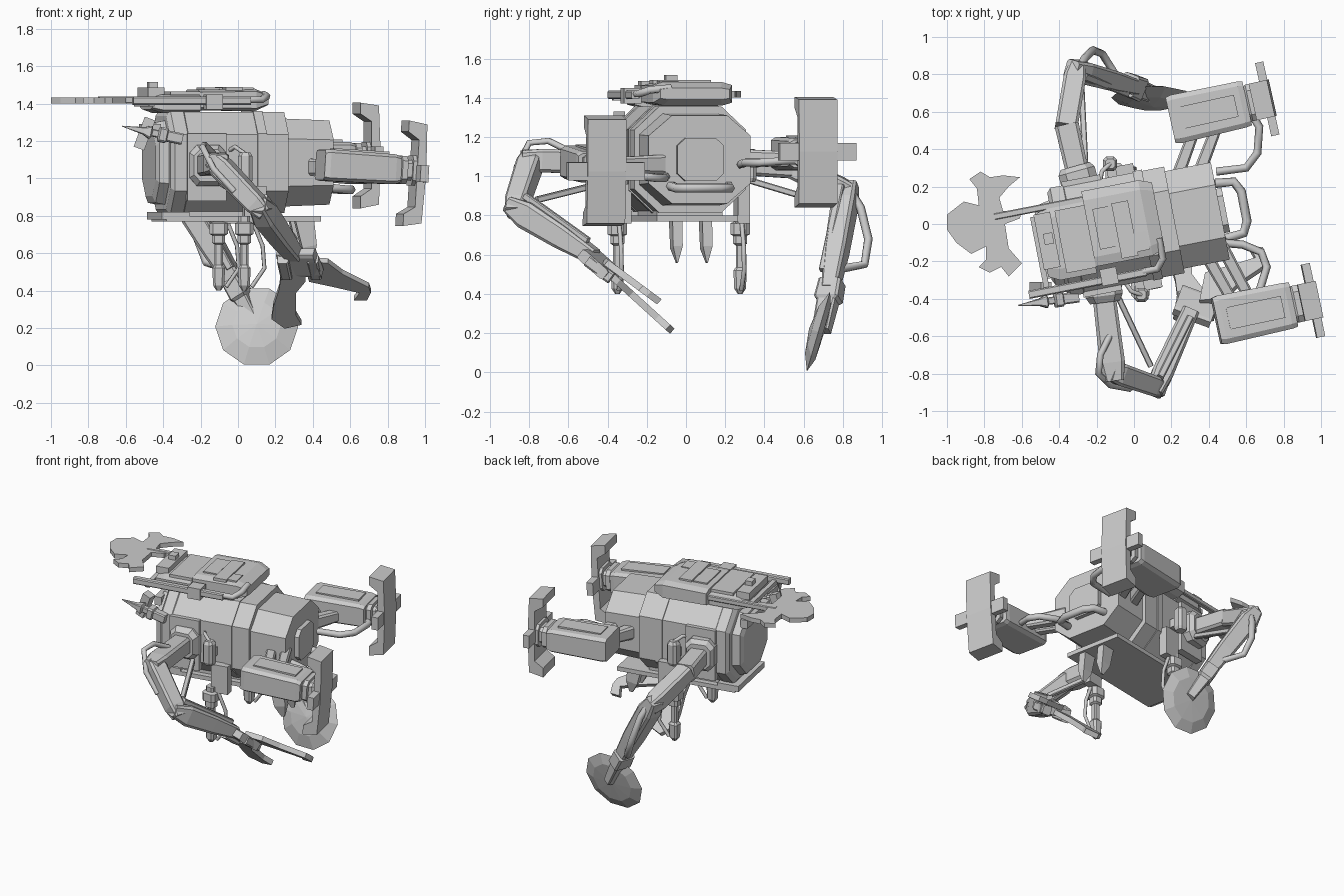
import bpy, bmesh, math
from mathutils import Matrix, Vector

def T(x, y, z, deg=0):
    return Matrix.Translation((x, y, z)) @ Matrix.Rotation(math.radians(deg), 4, 'Z')

def finish(name, bm, M):
    bmesh.ops.transform(bm, matrix=M, verts=bm.verts)
    bmesh.ops.recalc_face_normals(bm, faces=bm.faces)
    me = bpy.data.meshes.new(name)
    bm.to_mesh(me)
    bm.free()
    ob = bpy.data.objects.new(name, me)
    bpy.context.collection.objects.link(ob)
    return ob

# loft chamfered rectangles (x, half width, half height) along local X
def loft(name, M, secs, c=0.3):
    bm = bmesh.new()
    rings = []
    for x, w, h in secs:
        a, b = w * (1 - c), h * (1 - c)
        pts = [(w, -b), (w, b), (a, h), (-a, h), (-w, b), (-w, -b), (-a, -h), (a, -h)]
        if c == 0:
            pts = [(w, -h), (w, h), (-w, h), (-w, -h)]
        rings.append([bm.verts.new((x, y, z)) for y, z in pts])
    n = len(rings[0])
    for r, s in zip(rings, rings[1:]):
        for i in range(n):
            bm.faces.new((r[i], r[(i + 1) % n], s[(i + 1) % n], s[i]))
    bm.faces.new(rings[0])
    bm.faces.new(rings[-1])
    return finish(name, bm, M)

def box(name, M, loc, size, c=0):
    return loft(name, M @ Matrix.Translation(loc),
                [(s * size[0] / 2, size[1] / 2, size[2] / 2) for s in (-1, 1)], c)

def aim(p, q):
    d = Vector(q) - Vector(p)
    return Matrix.Translation(p) @ d.to_track_quat('X', 'Z').to_matrix().to_4x4(), d.length

# beam between two points, with profile of (fraction, half width, half height)
def beam(name, p, q, prof, c=0.25):
    M, L = aim(p, q)
    return loft(name, M, [(t * L, w, h) for t, w, h in prof], c)

def bar(name, p, q, w, c=0.3):
    return beam(name, p, q, [(0, w, w), (1, w, w)], c)

# flat outline extruded along local Z
def plate(name, M, outline, t):
    bm = bmesh.new()
    f = bm.faces.new([bm.verts.new((x, y, -t / 2)) for x, y in outline])
    g = bmesh.ops.extrude_face_region(bm, geom=[f])
    bmesh.ops.translate(bm, vec=(0, 0, t), verts=[v for v in g['geom'] if isinstance(v, bmesh.types.BMVert)])
    bm.faces.new([v for v in f.verts]) if not f.is_valid else None
    return finish(name, bm, M)

def tube(name, pts, r):
    cu = bpy.data.curves.new(name, 'CURVE')
    cu.dimensions = '3D'
    cu.bevel_depth, cu.bevel_resolution, cu.use_fill_caps = r, 1, True
    sp = cu.splines.new('POLY')
    sp.points.add(len(pts) - 1)
    for p, co in zip(sp.points, pts):
        p.co = (*co, 1)
    ob = bpy.data.objects.new(name, cu)
    bpy.context.collection.objects.link(ob)
    return ob

B = T(0, -0.02, 0, 11)
W = lambda u, v, z: tuple(B @ Vector((u, v, z)))

# hull
C = B @ Matrix.Translation((0, 0, 1.085))
loft("main_hull", C, [(-.33, .29, .27), (.22, .29, .27)], 0.44)
loft("hull_band", C, [(.05, .297, .276), (.1, .297, .276)], 0.44)
loft("rear_hull", C, [(.22, .265, .235), (.47, .265, .225)], 0.46)
loft("front_collar", C, [(-.42, .27, .25), (-.40, .295, .28), (-.33, .295, .28), (-.30, .27, .25)], 0.46)
loft("front_cap", C, [(-.485, .19, .18), (-.47, .22, .215), (-.42, .23, .225)], 0.5)
box("rear_hatch", C, (.48, 0, 0), (.04, .24, .22), .35)
box("keel_plate", B, (-.01, 0, .785), (.84, .42, .03))
box("keel_block", B, (-.05, 0, .80), (.5, .34, .06))
box("front_lip", B, (-.38, 0, .80), (.15, .42, .04))
tube("rear_handle", [W(.47, .15, .95), W(.57, .14, .94), W(.60, .08, .94), W(.60, -.08, .94), W(.57, -.14, .94), W(.47, -.15, .95)], .025)
for v in (-.10, .055):
    beam("keel_fang", W(.34, v, .78), W(.38, v, .56), [(0, .025, .05), (.65, .025, .04), (1, .004, .012)], 0)

# equipment on the roof
loft("roof_pack", B @ Matrix.Translation((0, .04, 1.42)), [(-.24, .205, .055), (.07, .205, .06), (.14, .18, .03)], .25)
loft("roof_front_pack", B @ Matrix.Translation((0, .0, 1.40)), [(-.50, .17, .03), (-.44, .20, .05), (-.24, .20, .05)], .3)
for u, v, z, a, b, h in [(-.47, .02, 1.46, .09, .3, .05), (-.15, .03, 1.475, .10, .22, .02), (-.05, .0, 1.48, .09, .3, .02),
                         (.0, -.08, 1.47, .12, .1, .03), (-.32, .0, 1.455, .16, .34, .02), (-.46, .03, 1.50, .05, .06, .03)]:
    box("roof_block", B, (u, v, z), (a, b, h))
bar("near_rail", W(-.62, -.245, 1.415), W(.02, -.245, 1.415), .022)
box("rail_clamp", B, (-.18, -.23, 1.41), (.09, .09, .08))
tube("roof_hose", [W(.0, -.24, 1.42), W(.08, -.24, 1.42), W(.12, -.19, 1.44), W(.12, -.08, 1.45)], .02)
bar("tool_shaft", W(-.72, .20, 1.42), W(.0, .20, 1.42), .018)
box("shaft_clamp", B, (-.15, .2, 1.42), (.09, .08, .08))
box("roof_crossbar", B, (-.52, -.05, 1.40), (.03, .42, .03))
plate("tool_head", Matrix.Translation((0, 0, 1.418)),
      [(-.91, .12), (-.83, .10), (-.84, .19), (-.88, .24), (-.82, .28), (-.77, .25), (-.70, .26), (-.61, .25), (-.67, .20),
       (-.72, .14), (-.70, .07), (-.60, .07), (-.61, .03), (-.69, 0), (-.67, -.13), (-.60, -.21), (-.67, -.28), (-.71, -.23),
       (-.77, -.26), (-.83, -.23), (-.79, -.19), (-.79, -.12), (-.87, -.16), (-.95, -.10), (-1, -.03), (-1, .05)], .032)

# small drill on the front corner
beam("drill_bit", (-.30, -.39, 1.21), (-.62, -.435, 1.28),
     [(0, .03, .03), (.25, .03, .03), (.27, .04, .04), (.38, .04, .04), (.4, .02, .02), (.5, .02, .02), (.53, .035, .035), (.64, .02, .02), (1, .002, .002)])
bar("drill_mount", (-.53, -.34, 1.16), (-.47, -.34, 1.32), .03, 0)
box("front_bracket", B, (-.48, .0, 1.26), (.05, .36, .06))

# thruster pods with cross-shaped tails
tilt = Matrix.Rotation(math.radians(3.5), 4, 'Y')
for P, dz in ((T(.40, .60, 1.115, 12.5), .01), (T(.645, -.475, 1.06, 12) @ tilt, -.015)):
    loft("pod_shell", P, [(-.21, .125, .08), (-.18, .132, .085), (.18, .125, .08), (.21, .12, .07)], .2)
    box("pod_lid", P, (0, 0, .085), (.3, .12, .015))
    loft("pod_nozzle", P, [(.2, .08, .06), (.22, .10, .075), (.25, .10, .075), (.25, .07, .055), (.28, .07, .055), (.28, .09, .08), (.31, .09, .08)], .35)
    fin = P @ Matrix.Translation((.30, 0, dz)) @ Matrix.Rotation(math.pi / 2, 4, 'X')
    plate("tail_fin", fin, [(-.06, .28), (.04, .265), (.05, 0), (.04, -.265), (-.06, -.285), (-.06, -.22), (0, -.18), (0, .18), (-.06, .22)], .2)
    box("tail_crossbar", P, (.32, 0, dz), (.045, .40, .09))

# struts and hoses from hull to pods
for p, q in [((.22, .22), (.33, .52)), ((.34, .25), (.45, .54)), ((.36, -.12), (.52, -.40)), ((.47, -.12), (.62, -.40))]:
    z = 1.09 if p[1] > 0 else 1.06
    beam("pod_strut", (*p, z), (*q, z), [(0, .035, .05), (1, .03, .035)], .3)
tube("left_pod_hose", [(.62, .60, 1.08), (.67, .52, 1.08), (.66, .38, 1.07), (.6, .30, 1.07), (.44, .28, 1.06)], .022)
tube("right_pod_hose", [(.46, -.1, 1.0), (.58, -.11, .99), (.68, -.15, .99), (.71, -.23, 1.0), (.67, -.36, 1.03)], .022)

# side fittings, mirrored about the hull axis
for s in (-1, 1):
    box("shoulder_plate", B, (-.23, s * .29, 1.06), (.21, .05, .36))
    u = -.03 if s < 0 else -.06
    beam("side_canister", W(u, s * .36, .97), W(u, s * .36, 1.14),
         [(0, .03, .03), (.12, .038, .038), (.88, .038, .038), (1, .025, .025)], .45)
    box("canister_block", B, (u + .06, s * .31, .86), (.12, .06, .2))
    box("canister_bracket", B, (u, s * .32, 1.04), (.05, .08, .06))
    tube("canister_pipe", [W(u, s * .36, 1.13), W(u - .05, s * .33, 1.17), W(u - .07, s * .28, 1.15)], .012)
    # hanging manipulators
    f = (-.03, -.33) if s < 0 else (-.045, .31)
    beam("hanging_leg", W(*f, .80), W(*f, .40),
         [(0, .03, .03), (.08, .03, .03), (.1, .05, .05), (.24, .05, .05), (.26, .035, .035), (.36, .035, .035), (.38, .022, .022),
          (.66, .022, .022), (.7, .034, .034), (.93, .03, .03), (1, .012, .012)], .4)
    tube("leg_hose", [W(f[0] + .05, f[1], .76), W(f[0] + .1, f[1], .64), W(f[0] + .11, f[1], .52), W(f[0] + .04, f[1], .42)], .012)

# right arm with claw
S, A, E, H = (-.17, -.30, 1.07), (-.11, -.79, 1.08), (.12, -.87, .84), (.30, -.47, .59)
beam("right_shoulder", S, (-.155, -.42, 1.07), [(0, .10, .11), (.7, .10, .11), (1, .08, .085)], .4)
beam("right_upper_arm", S, A, [(0, .06, .06), (.9, .068, .06), (1.1, .05, .05)])
beam("right_elbow", A, E, [(-.1, .05, .045), (.1, .06, .06), (.9, .055, .055), (1.12, .04, .04)])
beam("right_forearm", E, H, [(-.08, .045, .04), (.15, .058, .07), (.6, .052, .06), (1, .045, .04)])
bar("right_forearm_rod", (.14, -.82, .90), (.3, -.5, .67), .018)
bar("right_piston", (-.08, -.40, .97), (.09, -.76, .88), .016)
box("claw_palm", T(.33, -.44, .55, -20) @ Matrix.Rotation(math.radians(-40), 4, 'X'), (0, 0, 0), (.21, .18, .06), .2)
for x in (.24, .40):
    bar("claw_knuckle", (x, -.50, .57), (x + .02, -.38, .48), .03)
tube("right_arm_hose", [(-.13, -.60, 1.13), (-.18, -.70, 1.18), (-.19, -.80, 1.17), (-.13, -.86, 1.05), (-.02, -.88, .93)], .018)

def claw(name, slope, y0, outline):
    M = Matrix(((1, 0, 0, 0), (0, -slope, .67, y0), (0, 1, .74, 0), (0, 0, 0, 1)))
    plate(name, M, outline, .035)
claw("lower_claw", 1.1, .161, [(.24, .56), (.36, .58), (.36, .46), (.31, .40), (.31, .28), (.34, .23), (.25, .21), (.18, .26), (.19, .33), (.22, .42)])
claw("outer_claw", 1.35, .35, [(.35, .57), (.48, .56), (.56, .50), (.70, .43), (.71, .40), (.69, .36), (.62, .36), (.65, .40), (.52, .43), (.38, .46)])

# left arm with dish foot
S, A, E, H = (-.29, .22, 1.07), (-.36, .53, 1.05), (-.31, .82, .92), (.0, .735, .42)
beam("left_shoulder", S, (-.315, .31, 1.07), [(0, .10, .11), (.7, .10, .11), (1, .08, .085)], .4)
beam("left_upper_arm", S, A, [(0, .06, .06), (1, .065, .06)])
beam("left_elbow", A, E, [(-.05, .06, .055), (.85, .06, .06), (1.1, .04, .05)])
beam("left_forearm", E, H, [(-.08, .05, .04), (.1, .06, .065), (.6, .055, .06), (1, .04, .045)])
bar("left_forearm_rod", (-.27, .79, .95), (-.04, .70, .52), .02)
bar("left_piston", (-.26, .32, .98), (-.28, .72, .86), .016)
beam("dish_stem", (-.03, .745, .46), (.11, .69, .21), [(0, .06, .05), (.35, .065, .05), (.4, .05, .04), (1, .045, .03)], .2)
tube("left_arm_hose", [(-.29, .84, .92), (-.26, .89, .84), (-.22, .93, .68), (-.17, .91, .55), (-.10, .80, .53), (-.03, .74, .5)], .022)
bm = bmesh.new()
rings = [[bm.verts.new((h, r * math.cos(i * math.pi / 5), r * math.sin(i * math.pi / 5))) for i in range(10)]
         for r, h in ((.13, -.035), (.222, .0), (.15, .025))]
for r, s in zip(rings, rings[1:]):
    for i in range(10):
        bm.faces.new((r[i], r[(i + 1) % 10], s[(i + 1) % 10], s[i]))
for r, h in ((rings[0], -.05), (rings[2], .03)):
    c = bm.verts.new((h, 0, 0))
    for i in range(10):
        bm.faces.new((r[i], r[(i + 1) % 10], c))
finish("dish_foot", bm, aim((.10, .675, .208), (.10, 1.635, -.072))[0])
